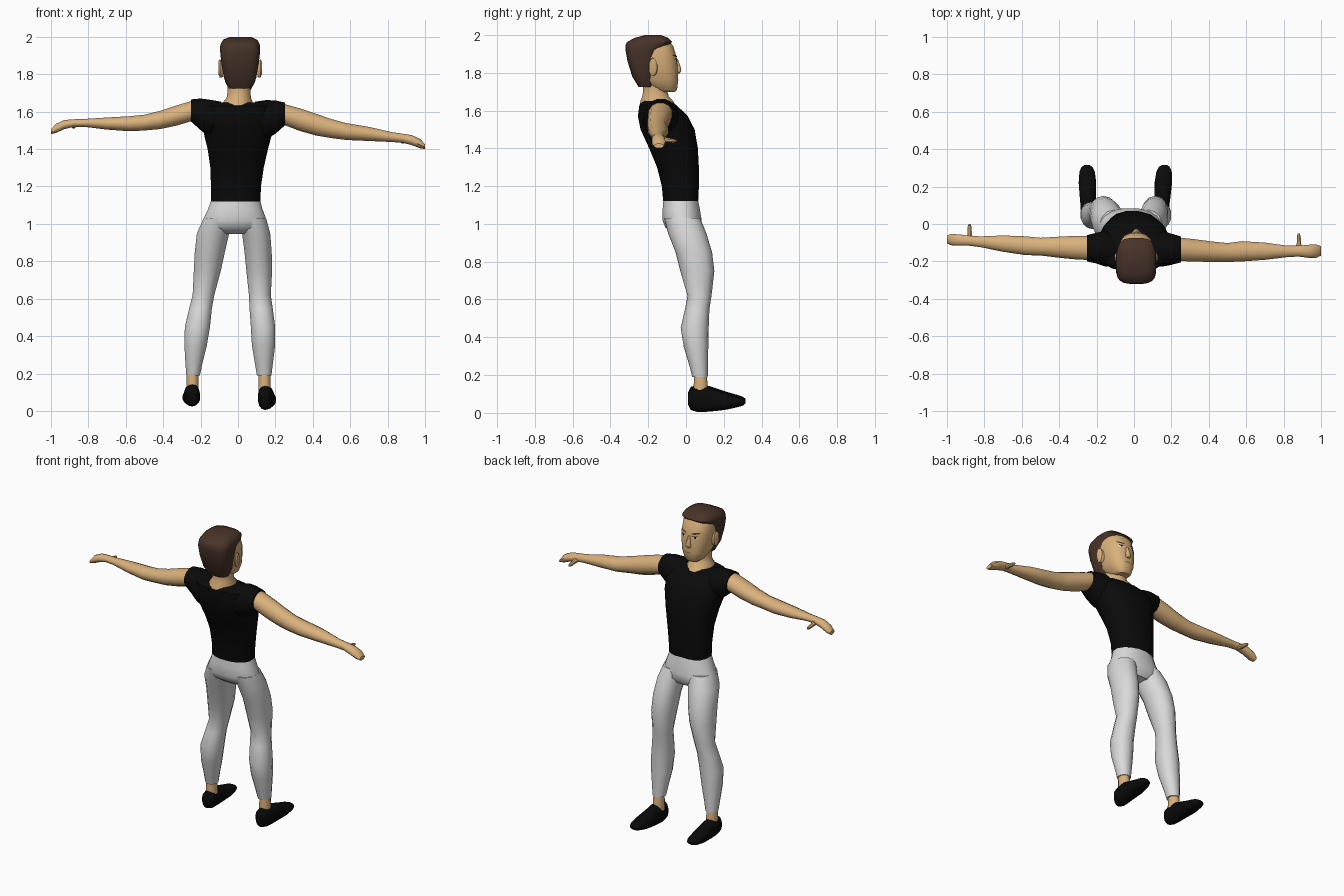
import bpy, bmesh, math
from mathutils import Vector
from mathutils.bvhtree import BVHTree


def material(name, rgb):
    m = bpy.data.materials.new(name)
    m.diffuse_color = (*rgb, 1)
    return m


SKIN = material("skin", (0.70, 0.44, 0.20))
HAIR = material("brown hair", (0.065, 0.033, 0.022))
BLACK = material("black cloth", (0.003, 0.003, 0.003))
GREY = material("light grey cloth", (0.70, 0.70, 0.70))
WHITE = material("eye white", (0.75, 0.72, 0.68))
LIP = material("lip line", (0.30, 0.13, 0.07))


def finish(bm, name, mat, angle=40):
    me = bpy.data.meshes.new(name)
    bmesh.ops.recalc_face_normals(bm, faces=bm.faces)
    bm.to_mesh(me)
    bm.free()
    ob = bpy.data.objects.new(name, me)
    bpy.context.collection.objects.link(ob)
    me.materials.append(mat)
    bpy.ops.object.select_all(action='DESELECT')
    ob.select_set(True)
    bpy.context.view_layer.objects.active = ob
    bpy.ops.object.shade_smooth_by_angle(angle=math.radians(angle))
    return ob


def loft(name, mat, axis, rings, p=2.0, n=16):
    """Skin superellipse rings (t, a0, a1, b0, b1) set along an axis."""
    bm = bmesh.new()
    loops = []
    for t, a0, a1, b0, b1 in rings:
        loop = []
        for i in range(n):
            w = 2 * math.pi * (i + 0.5) / n
            c, s = math.cos(w), math.sin(w)
            a = (a0 + a1) / 2 + (a1 - a0) / 2 * math.copysign(abs(c) ** (2 / p), c)
            b = (b0 + b1) / 2 + (b1 - b0) / 2 * math.copysign(abs(s) ** (2 / p), s)
            co = {'X': (t, a, b), 'Y': (a, t, b), 'Z': (a, b, t)}[axis]
            loop.append(bm.verts.new(co))
        loops.append(loop)
    for lo, hi in zip(loops, loops[1:]):
        for i in range(n):
            j = (i + 1) % n
            bm.faces.new((lo[i], lo[j], hi[j], hi[i]))
    bm.faces.new(loops[0])
    bm.faces.new(loops[-1])
    return finish(bm, name, mat)


# Shirt body and sleeves
loft("shirt", BLACK, 'Z', [
    (1.12, -.147, .122, -.122, .066), (1.2, -.147, .125, -.13, .07),
    (1.3, -.15, .14, -.155, .07), (1.4, -.165, .163, -.197, .065),
    (1.5, -.19, .19, -.243, .048), (1.57, -.2, .2, -.257, .012),
    (1.63, -.18, .18, -.248, -.05), (1.65, -.14, .14, -.225, -.085)], p=2.3)
loft("left_sleeve", BLACK, 'X', [
    (-.09, -.22, -.06, 1.5, 1.655), (-.15, -.23, -.035, 1.46, 1.666),
    (-.2, -.213, -.045, 1.5, 1.672), (-.25, -.202, -.058, 1.545, 1.667)])
loft("right_sleeve", BLACK, 'X', [
    (.09, -.22, -.06, 1.49, 1.655), (.15, -.23, -.035, 1.45, 1.664),
    (.2, -.22, -.05, 1.48, 1.662), (.25, -.207, -.065, 1.525, 1.65)])

# Arms with mitten hands, and thumbs
loft("left_arm", SKIN, 'X', [
    (-.24, -.195, -.063, 1.55, 1.662), (-.33, -.19, -.062, 1.523, 1.635),
    (-.42, -.18, -.067, 1.505, 1.605), (-.5, -.17, -.072, 1.498, 1.585),
    (-.58, -.168, -.064, 1.494, 1.577), (-.7, -.15, -.06, 1.503, 1.57),
    (-.82, -.125, -.065, 1.518, 1.562), (-.88, -.117, -.062, 1.518, 1.56),
    (-.93, -.117, -.055, 1.505, 1.556), (-.975, -.115, -.052, 1.485, 1.535),
    (-1.0, -.105, -.06, 1.48, 1.505)], n=12)
loft("right_arm", SKIN, 'X', [
    (.24, -.2, -.07, 1.53, 1.645), (.33, -.203, -.08, 1.495, 1.62),
    (.42, -.205, -.092, 1.47, 1.59), (.5, -.205, -.1, 1.457, 1.562),
    (.58, -.202, -.09, 1.447, 1.54), (.7, -.193, -.098, 1.442, 1.52),
    (.82, -.178, -.115, 1.437, 1.492), (.88, -.175, -.115, 1.433, 1.483),
    (.93, -.182, -.11, 1.42, 1.475), (.975, -.182, -.108, 1.403, 1.455),
    (1.0, -.17, -.118, 1.4, 1.425)], n=12)
for name, x, y, z in (("left_thumb", -.878, 0, 1.52), ("right_thumb", .882, -.05, 1.44)):
    loft(name, SKIN, 'Y', [
        (y - .09, x - .025, x + .02, z - .005, z + .03),
        (y - .05, x - .012, x + .012, z - .01, z + .018),
        (y - .015, x - .012, x + .01, z - .012, z + .01),
        (y, x - .007, x + .005, z - .007, z + .005)], n=8)

# Trousers: hips and two legs sharing one depth profile
loft("hips", GREY, 'Z', [
    (1.13, -.145, .12, -.121, .065), (1.08, -.162, .133, -.125, .075),
    (1.02, -.192, .156, -.127, .085), (.98, -.2, .16, -.11, .085),
    (.945, -.12, .085, -.06, .06)], p=2.2)
DEPTH = [(1.03, -.115, .075), (.95, -.095, .108), (.85, -.055, .138), (.75, -.03, .15),
         (.62, .008, .135), (.55, -.005, .124), (.45, -.028, .12), (.35, -.012, .118),
         (.25, .018, .116), (.19, .033, .115)]
LEFT = [(-.185, -.03), (-.222, -.045), (-.233, -.068), (-.238, -.09), (-.244, -.125),
        (-.262, -.138), (-.286, -.148), (-.288, -.165), (-.282, -.19), (-.277, -.203)]
RIGHT = [(.0, .152), (.02, .174), (.033, .182), (.043, .184), (.057, .177),
         (.06, .187), (.067, .2), (.073, .2), (.09, .187), (.1, .18)]
for side, widths in (("left", LEFT), ("right", RIGHT)):
    loft(side + "_trouser_leg", GREY, 'Z',
         [(z, *w, y0, y1) for (z, y0, y1), w in zip(DEPTH, widths)], p=2.1, n=14)

# Ankles and shoes
for side, x, dz, toe in (("left", -.243, .02, -.008), ("right", .142, 0, .02)):
    loft(side + "_ankle", SKIN, 'Z', [
        (.2, x - .032, x + .032, .04, .11), (.16, x - .034, x + .034, .04, .115),
        (.09, x - .034, x + .034, .035, .12)], n=12)
    rings = [(.01, .02, .045, .1), (.025, .034, .015, .13), (.06, .04, .005, .138),
             (.11, .042, .006, .138), (.16, .045, .01, .122), (.22, .048, .018, .102),
             (.28, .042, .032, .085), (.305, .03, .04, .075), (.315, .014, .05, .066)]
    loft(side + "_shoe", BLACK, 'Y',
         [(y, x - w + toe * y / .3, x + w + toe * y / .3,
           z0 + dz * (1 - y), z1 + dz * .4) for y, w, z0, z1 in rings], p=2.3, n=14)

# Neck, head and hair
loft("neck", SKIN, 'Z', [
    (1.61, -.085, .08, -.25, -.045), (1.65, -.082, .08, -.243, -.066),
    (1.675, -.062, .07, -.232, -.09), (1.71, -.057, .068, -.228, -.1),
    (1.77, -.057, .07, -.23, -.1)])
head = loft("head", SKIN, 'Z', [
    (1.697, -.025, .048, -.125, -.06), (1.71, -.045, .066, -.18, -.047),
    (1.76, -.07, .092, -.24, -.04), (1.82, -.082, .104, -.27, -.043),
    (1.88, -.086, .109, -.285, -.048), (1.94, -.083, .106, -.29, -.066),
    (1.975, -.07, .09, -.27, -.095)], p=2.5, n=20)
loft("hair", HAIR, 'Z', [
    (1.725, -.05, .072, -.252, -.175), (1.78, -.076, .098, -.285, -.165),
    (1.86, -.09, .112, -.31, -.155), (1.92, -.096, .119, -.321, -.142),
    (1.95, -.096, .119, -.32, -.085), (1.963, -.093, .116, -.313, -.073),
    (1.985, -.08, .103, -.27, -.095), (2.0, -.045, .07, -.215, -.135)], p=3.2, n=20)

# Ears
for name, x in (("left_ear", -.092), ("right_ear", .115)):
    out = math.copysign(.012, x)
    loft(name, SKIN, 'X', [(x - out, -.185, -.15, 1.785, 1.865),
                           (x + out * .4, -.2, -.152, 1.782, 1.88),
                           (x + out, -.195, -.165, 1.8, 1.872)], n=10)

# Nose
loft("nose", SKIN, 'Z', [
    (1.795, -.002, .026, -.06, -.035), (1.805, -.008, .032, -.06, -.026),
    (1.82, -.004, .028, -.06, -.025), (1.87, .004, .02, -.07, -.042)], n=10)

# Face markings, laid on the surface of the head
bm = bmesh.new()
bm.from_mesh(head.data)
surface = BVHTree.FromBMesh(bm)
bm.free()


def plate(name, mat, x, z, w, h, lift=.002, tilt=0):
    bm = bmesh.new()
    cols = []
    for i in range(7):
        u = i / 3 - 1
        half = h / 2 * math.sqrt(max(1 - u * u, .05))
        col = []
        for v in (-half, half):
            px, pz = x + u * w / 2, z + v + tilt * u * w / 2
            hit = surface.ray_cast(Vector((px, 1, pz)), Vector((0, -1, 0)))[0]
            col.append(bm.verts.new((px, hit.y + lift, pz)))
        cols.append(col)
    for a, b in zip(cols, cols[1:]):
        bm.faces.new((a[0], a[1], b[1], b[0]))
    ob = finish(bm, name, mat)
    ob.data.flip_normals() if ob.data.polygons[0].normal.y < 0 else None


for side, s in (("left", -1), ("right", 1)):
    x = .012 + s * .042
    plate(side + "_eye", WHITE, x, 1.864, .036, .013)
    plate(side + "_iris", BLACK, x, 1.865, .014, .013, .004)
    plate(side + "_eyelid", HAIR, x, 1.872, .04, .005, .004)
    plate(side + "_eyebrow", HAIR, x, 1.889, .05, .01, .003, s * .15)
plate("mouth", LIP, .012, 1.762, .055, .007)
